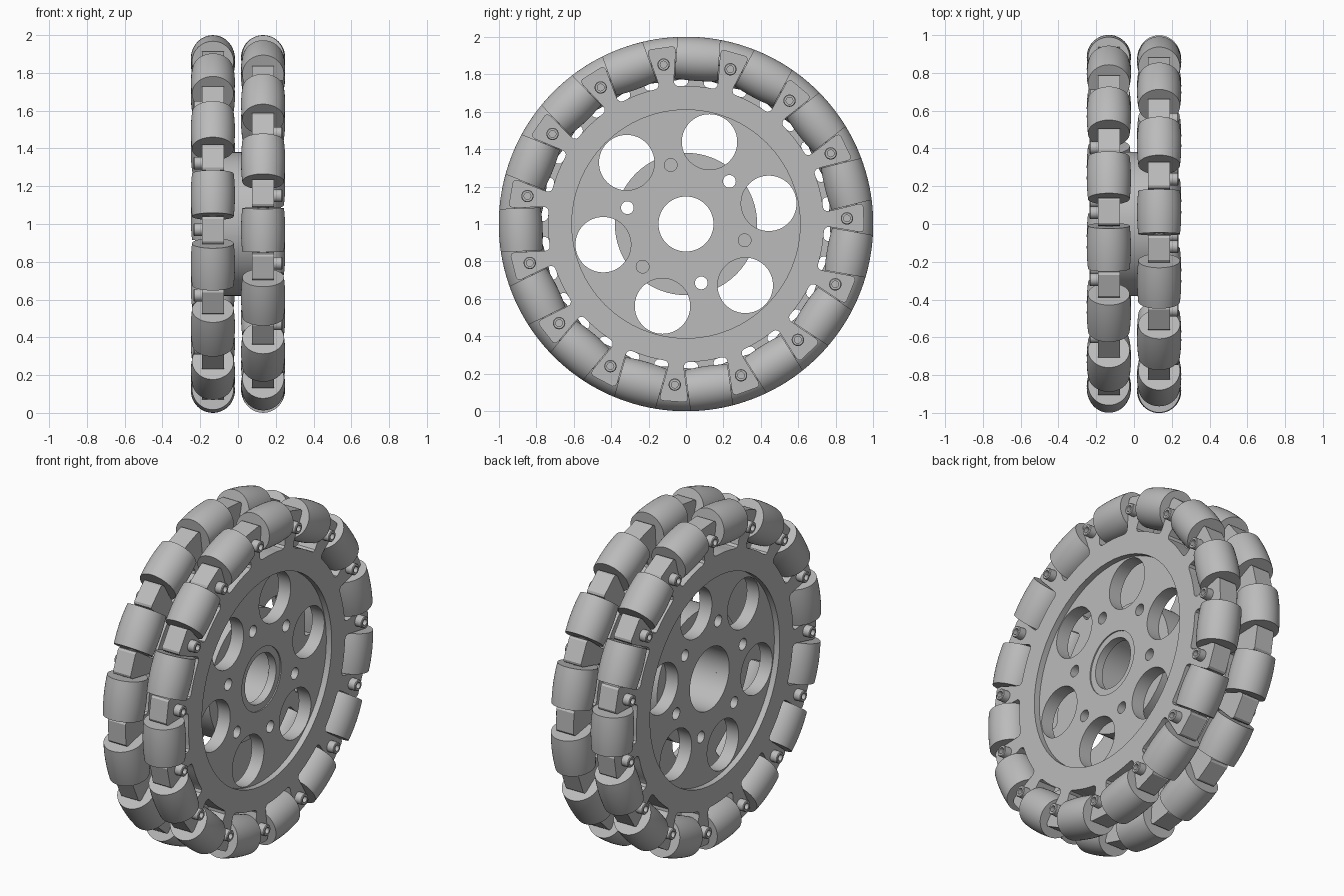
import bpy, bmesh
from math import sin, cos, pi, radians, sqrt
from mathutils import Matrix, Vector

cube = bpy.data.objects.get("Cube")
if cube:
    bpy.data.objects.remove(cube)

grey = bpy.data.materials.new("light grey")
grey.use_nodes = True
grey.diffuse_color = (0.5, 0.5, 0.5, 1)
grey.node_tree.nodes["Principled BSDF"].inputs["Base Color"].default_value = (0.5, 0.5, 0.5, 1)

COUNT, STEP = 15, 24           # rollers per row, angle between them
ROW_X, AXLE_R = 0.133, 0.883   # row centre and roller axis radius
INNER, OUTER, WEB = 0.075, 0.19, 0.155   # disc faces along x
TO_X = Matrix.Rotation(pi / 2, 4, 'Y')   # turns local z into x
CENTRE = Matrix.Translation((0, 0, 1))


def polar(r, deg):
    return r * cos(radians(deg)), r * sin(radians(deg))


def to_mesh(bm, name):
    bmesh.ops.recalc_face_normals(bm, faces=bm.faces)
    mesh = bpy.data.meshes.new(name)
    bm.to_mesh(mesh)
    bm.free()
    mesh.materials.append(grey)
    return mesh


def place(name, mesh, matrix=CENTRE):
    ob = bpy.data.objects.new(name, mesh)
    bpy.context.collection.objects.link(ob)
    ob.matrix_world = matrix
    return ob


def smooth(ob, angle=30):
    bpy.ops.object.select_all(action='DESELECT')
    ob.select_set(True)
    bpy.context.view_layer.objects.active = ob
    bpy.ops.object.shade_smooth_by_angle(angle=radians(angle))


def lathe(name, profile, n, ring=False):
    """Turn (radius, height) points around z; a ring closes on itself."""
    bm = bmesh.new()
    loops = [[bm.verts.new((*polar(r, 360 * i / n), h)) for i in range(n)] for r, h in profile]
    pairs = list(zip(loops, loops[1:]))
    if ring:
        pairs.append((loops[-1], loops[0]))
    else:
        bm.faces.new(loops[0])
        bm.faces.new(loops[-1])
    for a, b in pairs:
        for i in range(n):
            j = (i + 1) % n
            bm.faces.new((a[i], a[j], b[j], b[i]))
    return to_mesh(bm, name)


def cylinders(name, specs):
    """Cylinders along x, each given as (radius, y, z, x0, x1)."""
    bm = bmesh.new()
    for r, y, z, x0, x1 in specs:
        m = Matrix.Translation(((x0 + x1) / 2, y, z)) @ TO_X
        bmesh.ops.create_cone(bm, cap_ends=True, segments=64, radius1=r, radius2=r,
                              depth=abs(x1 - x0), matrix=m)
    return place(name, to_mesh(bm, name))


def cut(ob, cutter):
    cutter.hide_render = True
    mod = ob.modifiers.new("cut", 'BOOLEAN')
    mod.operation, mod.solver, mod.object = 'DIFFERENCE', 'EXACT', cutter
    bpy.ops.object.select_all(action='DESELECT')
    bpy.context.view_layer.objects.active = ob
    ob.select_set(True)
    bpy.ops.object.modifier_apply(modifier=mod.name)
    bpy.data.objects.remove(cutter)


def disc_outline(first):
    """Rim with pockets, and an arm flaring outwards at every step."""
    arm = [(0.735, 0.062), (0.74, 0.05), (0.755, 0.042), (0.78, 0.045),
           (0.925, 0.075), (0.942, 0.072), (0.95, 0.06)]
    half = arm + [(r, -t) for r, t in reversed(arm)]
    pts = []
    for k in range(COUNT):
        a = first + k * STEP
        for r, t in half:
            c, s = polar(1, a)
            t = -t
            pts.append((r * c - t * s, r * s + t * c))
        pts += [polar(0.737, a + d) for d in range(7, 18, 2)]
    return pts


def disc(name, side, first):
    """Flat plate with recessed web, lightening holes, screw holes and bore."""
    bm = bmesh.new()
    face = bm.faces.new([bm.verts.new((side * INNER, y, z)) for y, z in disc_outline(first)])
    ext = bmesh.ops.extrude_face_region(bm, geom=[face])
    bmesh.ops.translate(bm, vec=(side * (OUTER - INNER), 0, 0),
                        verts=[v for v in ext["geom"] if isinstance(v, bmesh.types.BMVert)])
    ob = place(name, to_mesh(bm, name))
    cut(ob, cylinders("recess_cutter", [(0.61, 0, 0, side * WEB, side * 0.3)]))
    reach = (side * 0.03, side * 0.3)
    holes = [(0.185, 0, 0, *reach)]
    for k in range(6):
        holes.append((0.148, *polar(0.456, 14 + 60 * k), *reach))
        holes.append((0.034, *polar(0.325, 44.5 + 60 * k), *reach))
    cut(ob, cylinders("hole_cutter", holes))
    smooth(ob)


# Shared roller, axle and screw shapes
LENGTH = 0.115
stations = [LENGTH * i / 4 for i in range(-4, 5)]
barrel = [(sqrt(1 - h * h) - AXLE_R, h) for h in stations]
roller_mesh = lathe("roller", barrel, 48)
axle_mesh = lathe("axle", [(0.03, -0.15), (0.03, 0.15)], 16)
screw_mesh = lathe("screw", [(0.033, -0.01), (0.033, 0.041), (0.029, 0.045), (0.018, 0.045),
                             (0.018, 0.02)], 24)

# Two rows, the second turned by half a step
for row, side, first in (("left", 1, 2), ("right", -1, 14)):
    disc(row + "_disc", side, first)
    for k in range(COUNT):
        mid = radians(first + STEP * (k + 0.5))
        frame = CENTRE @ Matrix.Rotation(mid, 4, 'X') @ Matrix.Translation((side * ROW_X, AXLE_R, 0))
        place(f"{row}_roller_{k}", roller_mesh, frame)
        place(f"{row}_axle_{k}", axle_mesh, frame)
        y, z = polar(0.86, first + STEP * k)
        turn = Matrix.Rotation(side * pi / 2, 4, 'Y')
        place(f"{row}_screw_{k}", screw_mesh,
              CENTRE @ Matrix.Translation((side * OUTER, y, z)) @ turn)

for mesh_user in ("left_roller_0", "left_axle_0", "left_screw_0"):
    smooth(bpy.data.objects[mesh_user])

# Spacer between the discs, with three screw holes passing through
spacer = place("spacer", lathe("spacer", [(0.185, -INNER), (0.38, -INNER), (0.38, INNER),
                                          (0.185, INNER)], 96, ring=True), CENTRE @ TO_X)
cut(spacer, cylinders("screw_hole_cutter",
                      [(0.034, *polar(0.325, 44.5 + 120 * k), -0.3, 0.3) for k in range(3)]))
smooth(spacer)

# Lip narrowing the bore on one side
lip = place("bore_lip", lathe("bore_lip", [(0.147, 0.1), (0.186, 0.1), (0.186, 0.148),
                                           (0.147, 0.148)], 64, ring=True), CENTRE @ TO_X)
smooth(lip)
